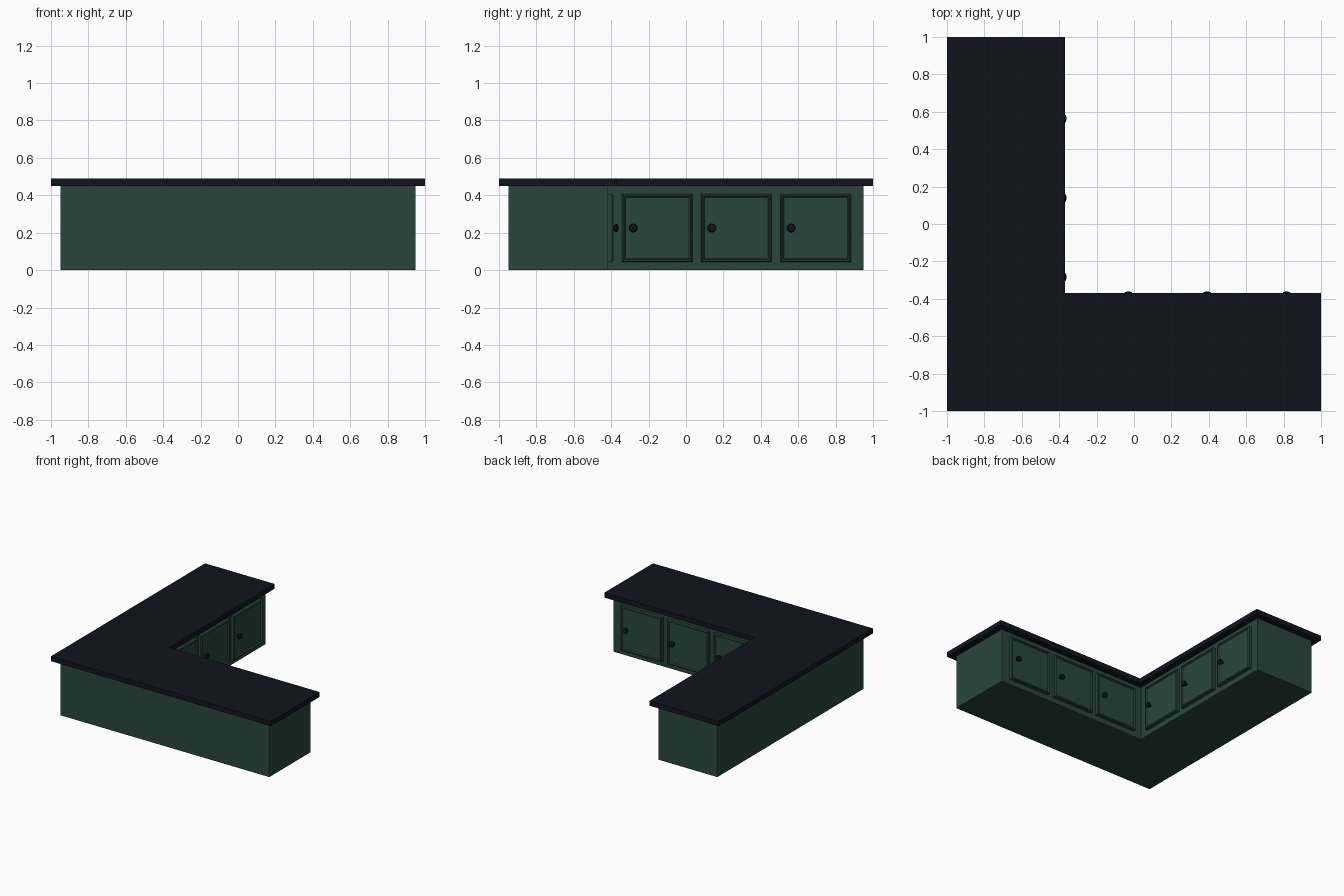
import bpy, bmesh, math
from mathutils import Matrix, Vector

if "Cube" in bpy.data.objects:
    bpy.data.objects.remove(bpy.data.objects["Cube"])


def material(name, rgb):
    m = bpy.data.materials.new(name)
    m.diffuse_color = (*rgb, 1)
    m.use_nodes = True
    m.node_tree.nodes["Principled BSDF"].inputs["Base Color"].default_value = m.diffuse_color
    return m


GREEN = material("green_paint", (0.022, 0.062, 0.045))
BLACK = material("black_stone", (0.006, 0.007, 0.012))


def finish(name, bm, mat, matrix=Matrix()):
    bmesh.ops.recalc_face_normals(bm, faces=bm.faces)
    me = bpy.data.meshes.new(name)
    bm.to_mesh(me)
    bm.free()
    ob = bpy.data.objects.new(name, me)
    ob.matrix_world = matrix
    me.materials.append(mat)
    bpy.context.collection.objects.link(ob)
    return ob


def l_block(name, out, inner, z0, z1, mat):
    # L-shaped outline extruded upward
    bm = bmesh.new()
    pts = [(-out, -out), (out, -out), (out, inner), (inner, inner), (inner, out), (-out, out)]
    face = bm.faces.new([bm.verts.new((x, y, z0)) for x, y in pts])
    res = bmesh.ops.extrude_face_region(bm, geom=[face], use_keep_orig=True)
    bmesh.ops.translate(bm, vec=(0, 0, z1 - z0),
                        verts=[g for g in res["geom"] if isinstance(g, bmesh.types.BMVert)])
    return finish(name, bm, mat)


def door(name, matrix):
    # Local frame: x across, y up, z outward; nested rectangles (inset, depth)
    bm = bmesh.new()
    w, h = 0.188, 0.181
    rings = []
    for inset, z in [(0, 0), (0, 0.022), (0.006, 0.029), (0.012, 0.029), (0.018, 0.018)]:
        rings.append([bm.verts.new((sx * (w - inset), sy * (h - inset), z))
                      for sx, sy in ((-1, -1), (1, -1), (1, 1), (-1, 1))])
    for a, b in zip(rings, rings[1:]):
        for i in range(4):
            j = (i + 1) % 4
            bm.faces.new((a[i], a[j], b[j], b[i]))
    bm.faces.new(rings[-1])
    bm.faces.new(rings[0][::-1])
    return finish(name, bm, GREEN, matrix)


def knob(name, matrix):
    # Lathed stem and rounded head
    bm = bmesh.new()
    profile = [(0, 0), (0.011, 0), (0.011, 0.014), (0.021, 0.02), (0.023, 0.028),
               (0.019, 0.035), (0.010, 0.038), (0, 0.038)]
    vs = [bm.verts.new((r, 0, z)) for r, z in profile]
    es = [bm.edges.new(p) for p in zip(vs, vs[1:])]
    bmesh.ops.spin(bm, geom=vs + es, cent=(0, 0, 0), axis=(0, 0, 1),
                   angle=math.tau, steps=24, use_duplicate=False)
    bmesh.ops.remove_doubles(bm, verts=bm.verts, dist=1e-5)
    ob = finish(name, bm, BLACK, matrix)
    for p in ob.data.polygons:
        p.use_smooth = True
    ob.data.set_sharp_from_angle(angle=math.radians(40))


l_block("cabinet_base", 0.95, -0.417, 0, 0.45, GREEN)
l_block("countertop", 1.0, -0.368, 0.45, 0.49, BLACK)


def frame(right, out, origin):
    m = Matrix((right, (0, 0, 1), out)).transposed().to_4x4()
    m.translation = Vector(origin)
    return m


# Three doors along each inner face, knob on each door's left
for i, c in enumerate((-0.153, 0.268, 0.693)):
    side = frame((0, 1, 0), (1, 0, 0), (-0.417, c, 0.225))
    back = frame((-1, 0, 0), (0, 1, 0), (c - 0.007, -0.417, 0.225))
    for label, m in (("side", side), ("back", back)):
        door(f"{label}_door_{i + 1}", m)
        knob(f"{label}_knob_{i + 1}", m @ Matrix.Translation((-0.13, 0, 0.017)))
